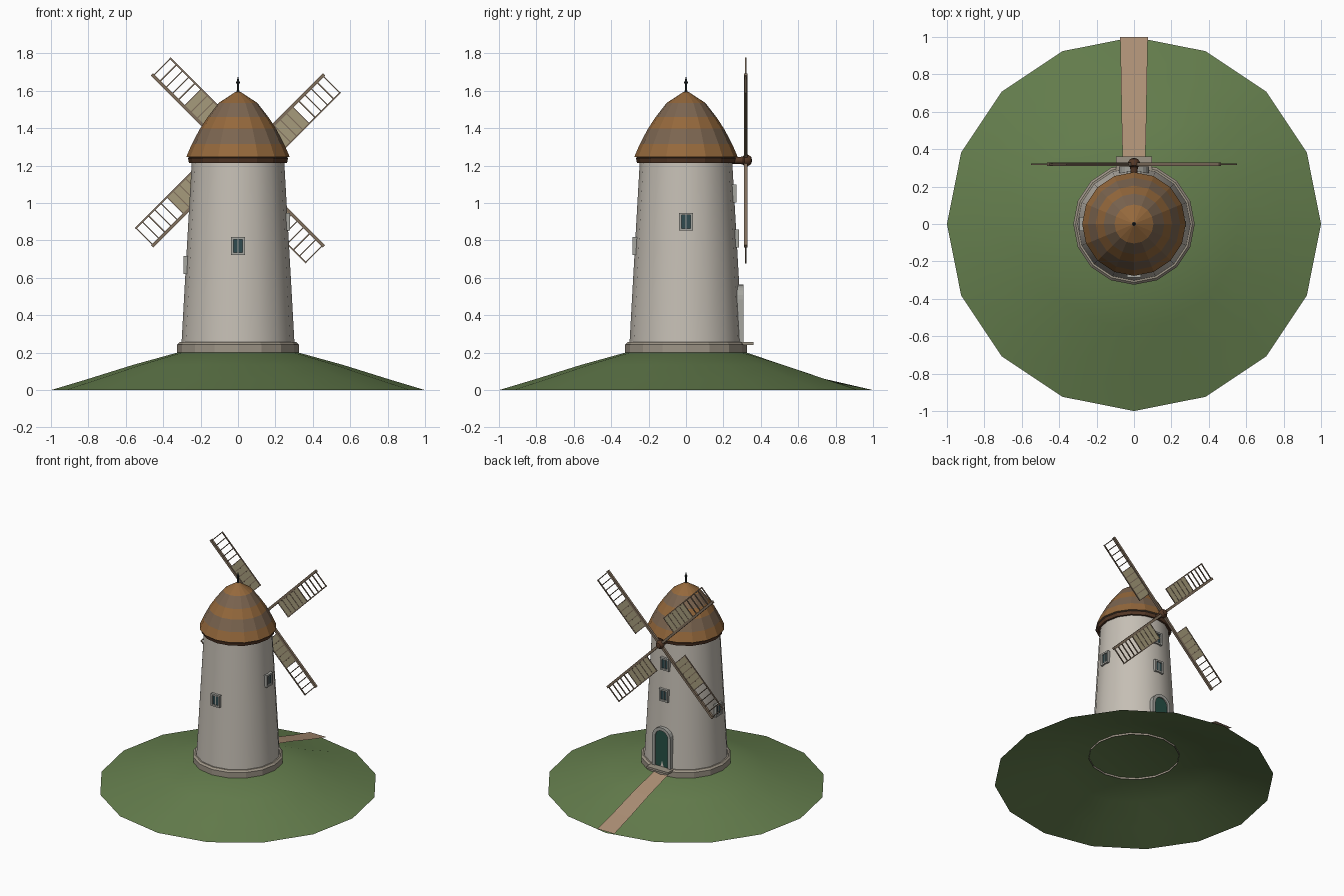
import bpy, bmesh
from math import pi, sin, cos, radians
from mathutils import Matrix, Vector

if "Cube" in bpy.data.objects:
    bpy.data.objects.remove(bpy.data.objects["Cube"])


def mat(name, r, g, b):
    m = bpy.data.materials.new(name)
    m.diffuse_color = (r, g, b, 1)
    m.use_nodes = True
    m.node_tree.nodes["Principled BSDF"].inputs["Base Color"].default_value = m.diffuse_color
    return m


GRASS = mat("grass", .13, .21, .075)
EARTH = mat("earth", .42, .28, .18)
PLASTER = mat("plaster", .56, .52, .46)
STONE = mat("stone", .34, .30, .24)
FRAME = mat("frame_stone", .38, .38, .35)
GLASS = mat("glass", .03, .07, .08)
DOOR = mat("door_paint", .02, .08, .06)
ROOF_A = mat("roof_brown", .30, .14, .045)
ROOF_B = mat("roof_grey", .20, .13, .08)
DARK = mat("dark_wood", .09, .04, .02)
WOOD = mat("sail_wood", .22, .16, .11)
CANVAS = mat("canvas", .38, .33, .20)
IRON = mat("iron", .02, .025, .025)


def finish(name, bm, mats, smooth=None):
    me = bpy.data.meshes.new(name)
    bmesh.ops.recalc_face_normals(bm, faces=bm.faces)
    bm.to_mesh(me)
    bm.free()
    for m in mats:
        me.materials.append(m)
    ob = bpy.data.objects.new(name, me)
    bpy.context.collection.objects.link(ob)
    if smooth:
        bpy.ops.object.select_all(action='DESELECT')
        ob.select_set(True)
        bpy.context.view_layer.objects.active = ob
        bpy.ops.object.shade_smooth_by_angle(angle=radians(smooth))
    return ob


def lathe(name, profile, mats, n=16, smooth=None, shape=None):
    """Revolve (r, z) points; radius 0 makes a pole. Rows cycle materials."""
    bm = bmesh.new()
    rings = []
    for r, z in profile:
        k = n if r > 0 else 1
        rings.append([bm.verts.new((r * cos(2 * pi * i / n), r * sin(2 * pi * i / n),
                                    z + (shape(r, i) if shape else 0))) for i in range(k)])
    for row, (a, b) in enumerate(zip(rings, rings[1:])):
        for i in range(n):
            j = (i + 1) % n
            vs = [a[i % len(a)], a[j % len(a)], b[j % len(b)], b[i % len(b)]]
            f = bm.faces.new(list(dict.fromkeys(vs)))
            f.material_index = row % len(mats)
    return finish(name, bm, mats, smooth)


def box(bm, lo, hi, M=Matrix(), mi=0):
    lo, hi = Vector(lo), Vector(hi)
    S = Matrix.Diagonal((*(hi - lo), 1))
    res = bmesh.ops.create_cube(bm, size=1, matrix=M @ Matrix.Translation((lo + hi) / 2) @ S)
    for f in {f for v in res['verts'] for f in v.link_faces}:
        f.material_index = mi


# hill, with a shallow groove below the path
HILL = [(1, 0), (.8, .06), (.56, .135), (.325, .2), (0, .2)]
lathe("hill", HILL, [GRASS], smooth=40,
      shape=lambda r, i: -.02 if i == 4 and .4 < r < .95 else 0)

# path down the back of the hill
bm = bmesh.new()
rows = [[bm.verts.new((s * w, y, z)) for s in (-1, 1)] for y, z, w in
        ((.3, .212, .06), (.56, .143, .066), (.8, .068, .07), (1, .012, .074))]
for a, b in zip(rows, rows[1:]):
    bm.faces.new((a[0], a[1], b[1], b[0]))
finish("path", bm, [EARTH])

# plinth, tower, eave and roof
lathe("plinth", [(.325, .185), (.325, .243), (.312, .256), (.28, .256)], [STONE])
lathe("tower", [(.302, .25), (.275, .735), (.247, 1.225)], [PLASTER], smooth=40)
lathe("eave", [(.235, 1.215), (.262, 1.215), (.268, 1.24), (.24, 1.25)], [DARK])
lathe("roof", [(.24, 1.242), (.277, 1.246), (.247, 1.315), (.205, 1.395), (.162, 1.46),
               (.104, 1.535), (.012, 1.595), (0, 1.595)], [ROOF_B, ROOF_A])

# finial
lathe("finial", [(.007, 1.585), (.006, 1.635), (.011, 1.645), (.006, 1.655), (0, 1.68)],
      [IRON], n=8)


# windows: local y points outward
def window(name, angle, z):
    r = .302 - .0564 * (z - .25)
    M = Matrix.Rotation(radians(angle - 90), 4, 'Z') @ Matrix.Translation((0, r, z))
    bm = bmesh.new()
    w, h, t, d = .038, .048, .013, .014
    for s in (-1, 1):
        x0, x1 = sorted((s * w, s * (w - t)))
        z0, z1 = sorted((s * h, s * (h - t)))
        box(bm, (x0, -.03, -h), (x1, d, h), M)
        box(bm, (-w + t, -.03, z0), (w - t, d, z1), M)
    box(bm, (-w + t, -.03, -h + t), (w - t, .005, h - t), M, 1)
    box(bm, (-.003, 0, -h + t), (.003, .008, h - t), M)
    finish(name, bm, [FRAME, GLASS])


window("front_window", -90, .77)
window("right_window", 0, .9)
window("left_window", 180, .67)
window("back_lower_window", 90, .81)
window("back_upper_window", 90, 1.05)


# arched door and its stone surround
def arch(w, spring, base=.255, n=10):
    arc = [(w * cos(pi * i / n), spring + w * sin(pi * i / n)) for i in range(n + 1)]
    return [(w, base)] + arc + [(-w, base)]


def extrude_y(bm, y0, y1):
    res = bmesh.ops.extrude_face_region(bm, geom=bm.faces[:])
    bmesh.ops.translate(bm, vec=(0, y1 - y0, 0),
                        verts=[v for v in res['geom'] if isinstance(v, bmesh.types.BMVert)])


bm = bmesh.new()
outer, inner = [[bm.verts.new((x, .25, z)) for x, z in arch(w, .485)] for w in (.08, .056)]
for i in range(len(outer) - 1):
    bm.faces.new((outer[i], outer[i + 1], inner[i + 1], inner[i]))
extrude_y(bm, .25, .308)
finish("door_surround", bm, [FRAME])

bm = bmesh.new()
bm.faces.new([bm.verts.new((x, .25, z)) for x, z in arch(.057, .485)])
extrude_y(bm, .25, .299)
finish("door", bm, [DOOR])

bm = bmesh.new()
box(bm, (-.095, .27, .24), (.095, .36, .256))
finish("door_step", bm, [STONE])

# hub and shaft, turned about the y axis
HY, HZ = .32, 1.228
hub = lathe("hub", [(0, -.14), (.018, -.14), (.018, -.035), (.022, -.015), (.032, -.008),
                    (.032, .01), (.02, .028), (0, .034)], [DARK], n=12, smooth=35)
hub.data.transform(Matrix.Translation((0, HY, HZ)) @ Matrix.Rotation(-pi / 2, 4, 'X'))

# four sails: local x runs along the spar, local -z is the lattice side
for k in range(4):
    M = Matrix.Translation((0, HY, HZ)) @ Matrix.Rotation(-pi / 4 - k * pi / 2, 4, 'Y')
    bm = bmesh.new()
    box(bm, (0, -.009, -.009), (.65, .009, .009), M)
    box(bm, (.17, -.004, -.134), (.645, .004, -.126), M)
    for i in range(11):
        x = .174 + i * .0467
        box(bm, (x - .003, -.004, -.13), (x + .003, .004, 0), M)
    box(bm, (.174, -.002, -.128), (.41, .002, -.006), M, 1)
    finish("sail_%d" % (k + 1), bm, [WOOD, CANVAS])
